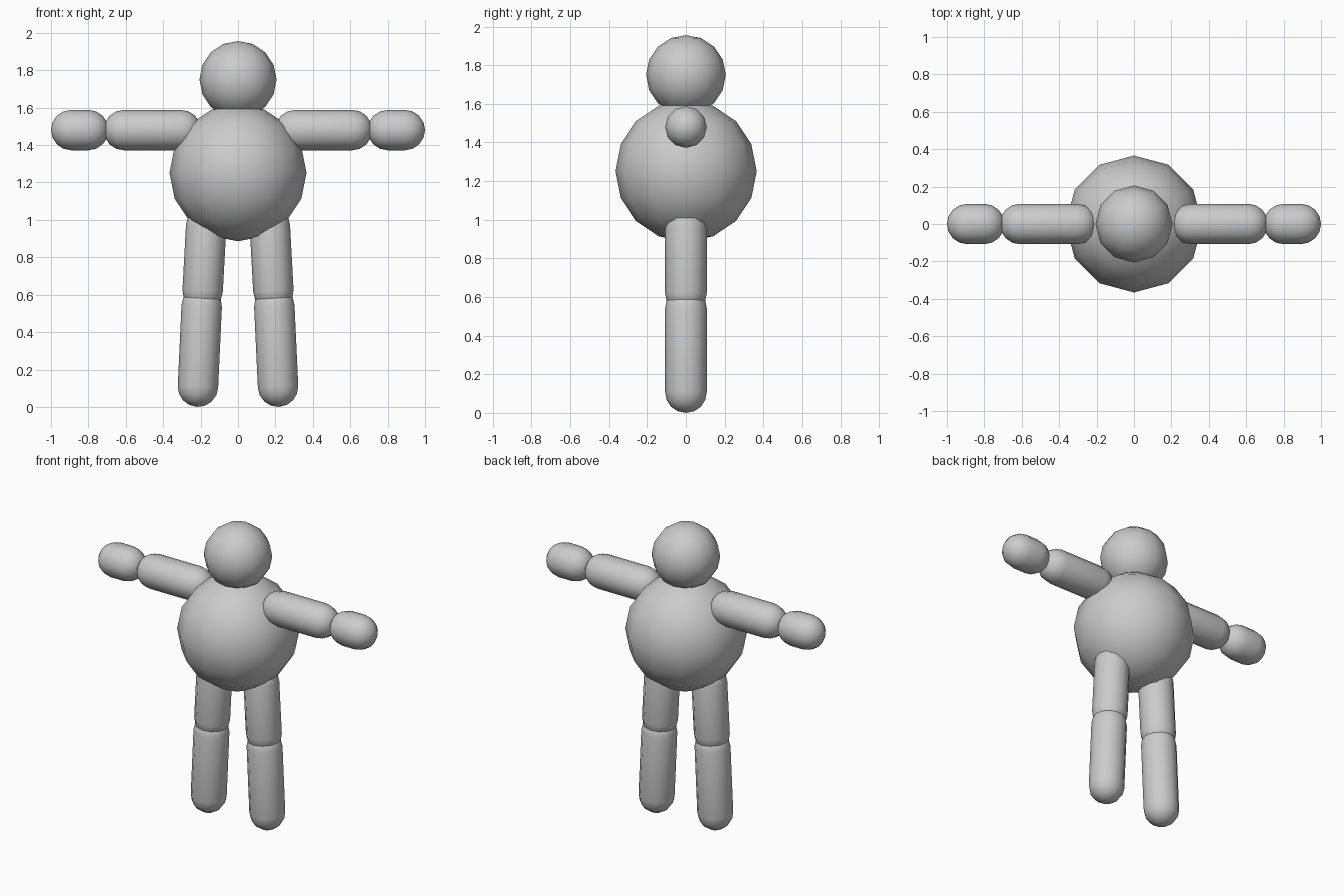
import bpy, bmesh
from math import sin, cos, pi
from mathutils import Vector

if "Cube" in bpy.data.objects:
    bpy.data.objects.remove(bpy.data.objects["Cube"])

SEG, CAP = 12, 4  # sides around, rings per rounded end


def capsule(name, a, b, r):
    """Smooth-shaded round-ended cylinder from a to b (a sphere when a == b)."""
    a, b = Vector(a), Vector(b)
    length = (b - a).length
    rot = (b - a).to_track_quat('Z', 'Y') if length else None
    # profile of (radius, height) rings between the two poles
    low = [(r * sin(i * pi / 8), -r * cos(i * pi / 8)) for i in range(1, CAP + 1)]
    high = [(q, length - h) for q, h in reversed(low)]
    rings = low + (high if length else high[1:])

    def place(x, y, z):
        v = Vector((x, y, z))
        if rot:
            v.rotate(rot)
        return a + v

    bm = bmesh.new()
    loops = [[bm.verts.new(place(q * cos(2 * pi * k / SEG), q * sin(2 * pi * k / SEG), h))
              for k in range(SEG)] for q, h in rings]
    bottom = bm.verts.new(place(0, 0, -r))
    top = bm.verts.new(place(0, 0, length + r))
    for k in range(SEG):
        n = (k + 1) % SEG
        bm.faces.new((bottom, loops[0][n], loops[0][k]))
        bm.faces.new((top, loops[-1][k], loops[-1][n]))
        for l0, l1 in zip(loops, loops[1:]):
            bm.faces.new((l0[k], l0[n], l1[n], l1[k]))
    for f in bm.faces:
        f.smooth = True
    mesh = bpy.data.meshes.new(name)
    bm.to_mesh(mesh)
    bm.free()
    obj = bpy.data.objects.new(name, mesh)
    bpy.context.collection.objects.link(obj)
    return obj


# Head and body
capsule("head", (0, 0, 1.75), (0, 0, 1.75), 0.206)
capsule("body", (0, 0, 1.252), (0, 0, 1.252), 0.366)

# Limbs on both sides
R = 0.108
for side, s in (("left", 1), ("right", -1)):
    capsule(f"{side}_upper_arm", (s * 0.305, 0, 1.48), (s * 0.61, 0, 1.48), R)
    capsule(f"{side}_forearm", (s * 0.80, 0, 1.48), (s * 0.892, 0, 1.48), R)
    capsule(f"{side}_thigh", (s * 0.17, 0, 0.97), (s * 0.189, 0, 0.622), R)
    capsule(f"{side}_shin", (s * 0.194, 0, 0.54), (s * 0.214, 0, 0.108), R)
